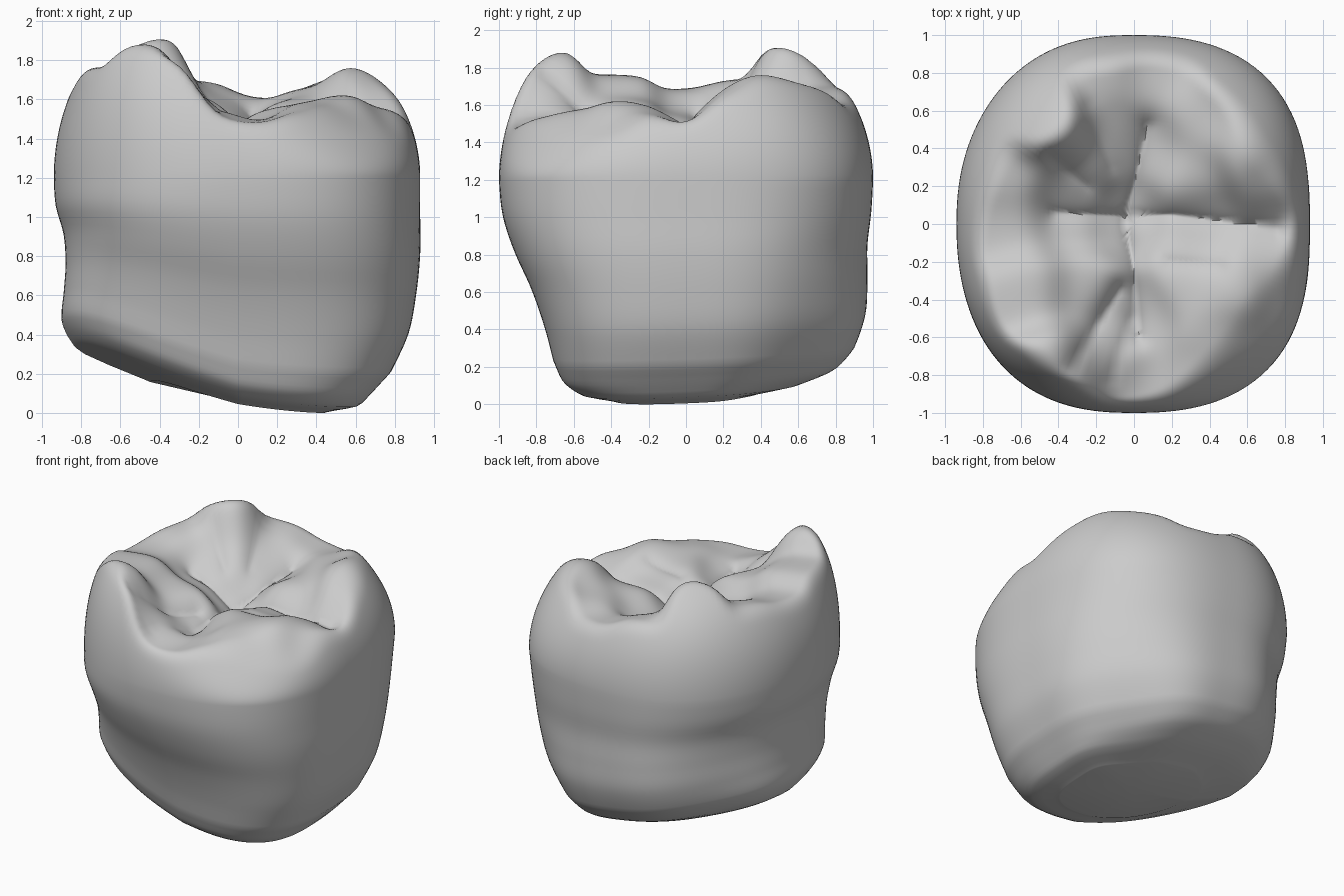
import bpy, bmesh, math
from mathutils import Vector

cube = bpy.data.objects.get("Cube")
if cube:
    bpy.data.objects.remove(cube, do_unlink=True)

SEGMENTS, WALL_RINGS, TOP_RINGS = 144, 36, 56
WAIST = 1.2     # height of the widest contour

# Side profile: share of wall height, then reach to left, right, front, back
PROFILE = [
    (0, .45, .45, .4, .4), (.03, .78, .61, .57, .62), (.08, .86, .68, .66, .8),
    (.17, .9, .78, .71, .9), (.33, .89, .87, .76, .96), (.5, .88, .91, .83, .97),
    (.67, .89, .93, .92, .97), (.83, .93, .93, .98, .99), (1, .94, .93, 1, 1)]

# Chewing surface: cusp tips, ridges and valleys
RELIEF = [Vector(p) for p in [
    (-.4, .5, 2.02), (-.39, -.75, 1.9), (.6, .42, 1.78), (.55, -.36, 1.64),
    (-.65, 0, 1.68), (.1, .78, 1.6), (.8, 0, 1.49), (-.05, .05, 1.45),
    (.05, -.85, 1.47), (0, -.5, 1.49), (.35, -.82, 1.53), (.35, 0, 1.5),
    (-.35, .05, 1.55), (.05, .4, 1.51), (.35, .55, 1.65), (-.12, .5, 1.64),
    (-.55, -.35, 1.76), (-.25, -.35, 1.63), (.3, -.3, 1.57), (-.65, .25, 1.74),
    (.65, -.7, 1.45), (-.15, -.72, 1.6), (.3, .25, 1.61), (-.3, .28, 1.67),
    (.75, .22, 1.68), (.75, -.2, 1.57), (-.17, .78, 1.7), (.85, -.42, 1.42),
    (.45, -.6, 1.58), (.6, .68, 1.75)]]

# Fissures: depth, width, path
FISSURES = [
    (.06, .05, [(-.42, .06), (-.05, .04), (.2, .05), (.75, -.02)]),
    (.06, .05, [(.07, .52), (0, .2), (-.05, .04), (0, -.25), (.02, -.6)]),
    (.06, .06, [(-.08, -.35), (-.33, -.76)]),
    (.03, .06, [(-.12, -.83), (-.02, -.5)]),
    (.03, .06, [(.18, -.2), (.45, -.22)]),
    (.05, .09, [(-.45, .36), (-.25, .2)]),
    (.04, .09, [(-.25, .62), (-.12, .3)])]


def spline(a, b, c, d, t):
    return b + (c - a + (2*a - 5*b + 4*c - d + (3*(b - c) + d - a) * t) * t) * t / 2


def reach(t):
    """Smoothly interpolated reach to the four sides."""
    i = max(k for k in range(len(PROFILE) - 1) if PROFILE[k][0] <= t)
    rows = [PROFILE[min(max(k, 0), len(PROFILE) - 1)] for k in range(i - 1, i + 3)]
    f = (t - rows[1][0]) / (rows[2][0] - rows[1][0])
    return [spline(*(r[k] for r in rows), f) for k in range(1, 5)]


def outline(angle, t):
    """Rounded-square outline, squarer at the front base and the right."""
    left, right, front, back = reach(t)
    c, s = math.cos(angle), math.sin(angle)
    n = 2.9 - .45 * t + .2 * c - .12 * s * max(-c, 0)
    n -= (1 - t) * max(s, 0) * (2 * abs(c) + .5 * c)
    a, b = (right if c > 0 else left), (back if s > 0 else front)
    r = (abs(c / a) ** n + abs(s / b) ** n) ** (-1 / n)
    return r * c, r * s


def base(x, y):
    """Tilted underside, raised at the front left corner."""
    corner = max(-x, 0) * max(-y, 0)
    return .05 - .17 * x + .14 * x * x + .04 * y + .05 * y * y + .25 * corner


def segment_distance(p, a, b):
    ab = b - a
    f = min(max((p - a).dot(ab) / ab.length_squared, 0), 1)
    return (p - a - ab * f).length


def chewing_height(x, y):
    p = Vector((x, y))
    weights = [math.exp(-(p - q.xy).length_squared / .028) + 1e-12 for q in RELIEF]
    z = sum(w * q.z for w, q in zip(weights, RELIEF)) / sum(weights)
    for depth, width, path in FISSURES:
        pts = [Vector(q) for q in path]
        d = min(segment_distance(p, a, b) for a, b in zip(pts, pts[1:]))
        z -= depth * math.exp(-d / width)
    return z


def crown_height(x, y, s):
    """Smooth minimum of the outer dome and the chewing surface."""
    swell = .84 - .1 * x + .35 * x * y - .6 * x * y * y
    dome = WAIST + swell * math.sqrt(max(0, 1 - s ** 2.4))
    relief = chewing_height(x, y)
    blend = .09
    h = max(blend - abs(dome - relief), 0) / blend
    return min(dome, relief) - h * h * blend / 4


bm = bmesh.new()
angles = [math.tau * i / SEGMENTS for i in range(SEGMENTS)]
rings = []

# Wall from the underside up to the waist
for k in range(WALL_RINGS + 1):
    t = (k / WALL_RINGS) ** 1.6
    ring = []
    for a in angles:
        x, y = outline(a, t)
        low = base(x, y)
        ring.append(bm.verts.new((x, y, low + t * (WAIST - low))))
    rings.append(ring)

# Crown from the waist in to the central pit
for k in range(1, TOP_RINGS):
    s = math.cos(k / TOP_RINGS * math.pi / 2)
    ring = []
    for a in angles:
        x, y = (s * v for v in outline(a, 1))
        ring.append(bm.verts.new((x, y, crown_height(x, y, s))))
    rings.append(ring)

for lower, upper in zip(rings, rings[1:]):
    for i in range(SEGMENTS):
        j = (i + 1) % SEGMENTS
        bm.faces.new((lower[i], lower[j], upper[j], upper[i]))

# Close the pit and the underside
pit = bm.verts.new((0, 0, crown_height(0, 0, 0)))
sole = bm.verts.new((0, 0, base(0, 0)))
for i in range(SEGMENTS):
    j = (i + 1) % SEGMENTS
    bm.faces.new((rings[-1][i], rings[-1][j], pit))
    bm.faces.new((rings[0][j], rings[0][i], sole))

# Stand on the ground
lowest = min(v.co.z for v in bm.verts)
bmesh.ops.translate(bm, verts=bm.verts, vec=(0, 0, -lowest))

mesh = bpy.data.meshes.new("molar_crown")
bm.to_mesh(mesh)
bm.free()
tooth = bpy.data.objects.new("molar_crown", mesh)
bpy.context.collection.objects.link(tooth)

enamel = bpy.data.materials.new("enamel grey")
enamel.use_nodes = True
colour = (.6, .6, .6, 1)
enamel.diffuse_color = colour
enamel.node_tree.nodes["Principled BSDF"].inputs["Base Color"].default_value = colour
mesh.materials.append(enamel)

bpy.context.view_layer.objects.active = tooth
tooth.select_set(True)
bpy.ops.object.shade_smooth_by_angle(angle=math.radians(60))
